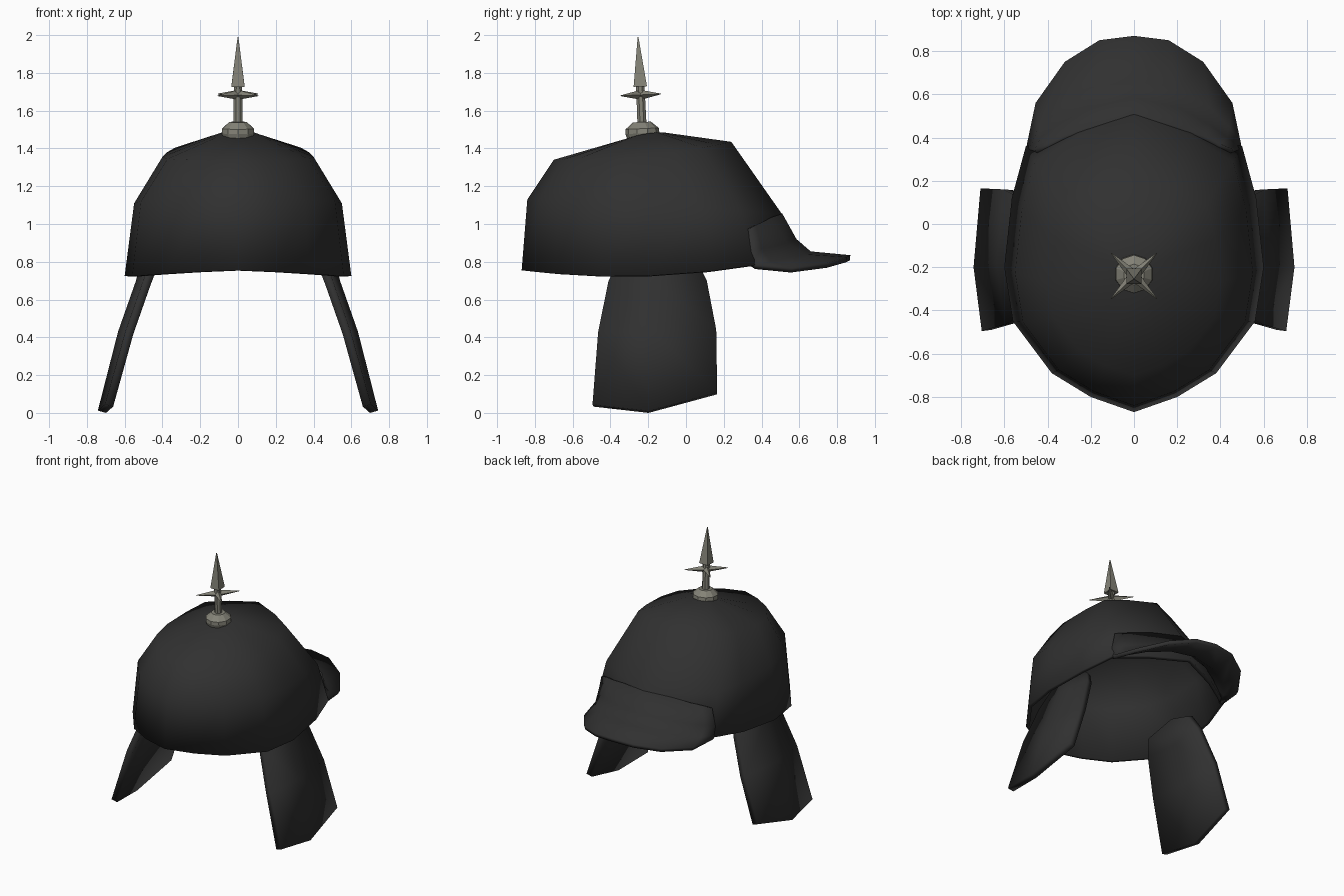
import bpy, bmesh
from math import pi, cos, sin
from mathutils import Matrix, Vector

if "Cube" in bpy.data.objects:
    bpy.data.objects.remove(bpy.data.objects["Cube"])


def material(name, rgb):
    m = bpy.data.materials.new(name)
    m.use_nodes = True
    m.diffuse_color = (*rgb, 1)
    bsdf = m.node_tree.nodes["Principled BSDF"]
    bsdf.inputs["Base Color"].default_value = (*rgb, 1)
    bsdf.inputs["Roughness"].default_value = 0.6
    return m


BLACK = material("black leather", (0.03, 0.03, 0.03))
METAL = material("dull metal", (0.23, 0.225, 0.185))


def loft(name, rows, mat, closed=False, cap=False, thick=0, centre=None, smooth=None):
    """Skin rows of points, with optional end caps, thickness and smoothing."""
    bm = bmesh.new()
    vs = [[bm.verts.new(p) for p in row] for row in rows]
    n = len(rows[0])
    for a, b in zip(vs, vs[1:]):
        for i in range(n if closed else n - 1):
            j = (i + 1) % n
            bm.faces.new((a[i], a[j], b[j], b[i]))
    if cap:
        bm.faces.new(vs[-1])
        if cap == "both":
            bm.faces.new(vs[0][::-1])
    bmesh.ops.remove_doubles(bm, verts=bm.verts, dist=0.0005)
    bmesh.ops.recalc_face_normals(bm, faces=bm.faces)
    if centre:
        out = sum(f.normal.dot(f.calc_center_median() - Vector(centre)) for f in bm.faces)
        if out < 0:
            bmesh.ops.reverse_faces(bm, faces=bm.faces)
    me = bpy.data.meshes.new(name)
    bm.to_mesh(me)
    bm.free()
    ob = bpy.data.objects.new(name, me)
    bpy.context.collection.objects.link(ob)
    me.materials.append(mat)
    if thick:
        mod = ob.modifiers.new("thickness", "SOLIDIFY")
        mod.thickness, mod.offset = thick, -1
    if smooth:
        bpy.ops.object.select_all(action="DESELECT")
        ob.select_set(True)
        bpy.context.view_layer.objects.active = ob
        bpy.ops.object.shade_smooth_by_angle(angle=smooth)
    return ob


def both_sides(half):
    """Complete a row that starts on the centre line."""
    return [(-x, y, z) for x, y, z in half[:0:-1]] + half


# Helmet shell: one rim outline, scaled and lifted for every ring
RIM = [(0, -.87), (.2, -.8), (.38, -.69), (.56, -.45), (.6, -.2),
       (.565, .12), (.5, .36), (.28, .49), (0, .6)]


def shell_ring(width, back, front, z_back, z_side, z_front):
    half = []
    for x, y in RIM:
        t = (y + .87) / 1.47
        s = .45
        # parabola through the back, side and front heights
        z = (z_back * (t - s) * (t - 1) / s + z_side * t * (t - 1) / (s * (s - 1))
             + z_front * t * (t - s) / (1 - s))
        half.append((x * width / .6, back + (front - back) * t, z))
    return half + [(-x, y, z) for x, y, z in half[-2:0:-1]]


loft("helmet_shell", [
    shell_ring(.6, -.87, .6, .755, .725, .83),
    shell_ring(.55, -.84, .51, 1.13, 1.11, 1.05),
    shell_ring(.4, -.7, .24, 1.34, 1.355, 1.435),
    shell_ring(.1, -.32, -.12, 1.45, 1.475, 1.485),
], BLACK, closed=True, cap=True, thick=.025, centre=(0, -.1, .9), smooth=1.0)

# Visor: wraps the brow, then flares out to the brim
loft("visor", [both_sides(r) for r in (
    [(0, .51, 1.055), (.2, .45, 1.035), (.33, .405, 1.01), (.4, .37, .995), (.46, .345, .98)],
    [(0, .585, .92), (.21, .535, .9), (.35, .46, .88), (.43, .4, .87), (.485, .345, .86)],
    [(0, .66, .855), (.2, .63, .84), (.35, .54, .82), (.44, .45, .8), (.495, .35, .795)],
    [(0, .87, .835), (.16, .85, .825), (.32, .75, .795), (.455, .56, .768), (.495, .37, .785)],
)], BLACK, thick=.028, centre=(0, .2, .6), smooth=.8)

# Cheek flaps: bowed plates hanging from inside the shell
for side, label in ((1, "left"), (-1, "right")):
    rows = [(.5, (-.36, -.15, .06), (.8, .88, .8)),
            (.54, (-.41, -.16, .11), (.7, .7, .7)),
            (.635, (-.465, -.18, .16), (.43, .43, .44)),
            (.742, (-.495, -.2, .165), (.045, .012, .11))]
    loft(label + "_cheek_flap",
         [[(side * (x - bow), y, z) for bow, y, z in zip((.038, 0, .032), ys, zs)]
          for x, ys, zs in rows],
         BLACK, thick=.045, centre=(0, -.15, .4), smooth=.5)

# Spike parts share one slightly tilted axis
AXIS = Matrix.Translation((0, -.23, 1.46)) @ Matrix.Rotation(.045, 4, "X")


def turned(name, profile, sides, frame=AXIS):
    rows = [[frame @ Vector((r * cos(a), r * sin(a), z))
             for a in (pi * (2 * i + 1) / sides for i in range(sides))]
            for r, z in profile]
    return loft(name, rows, METAL, closed=True, cap="both")


turned("spike_base", [(.08, -.01), (.09, .02), (.088, .045), (.048, .08)], 10)
turned("spike_shaft", [(.026, .06), (.024, .28)], 8)
turned("spike_point", [(.05, .268), (.003, .53)], 4)

# Four thin thorns crossing the shaft
for i in range(4):
    turn = Matrix.Rotation(pi / 4 + i * pi / 2, 4, "Z") @ Matrix.Rotation(pi / 2, 4, "Y")
    turned(f"cross_thorn_{i + 1}", [(.026, 0), (.002, .15)], 4,
           AXIS @ Matrix.Translation((0, 0, .224)) @ turn @ Matrix.Rotation(pi / 4, 4, "Z"))
